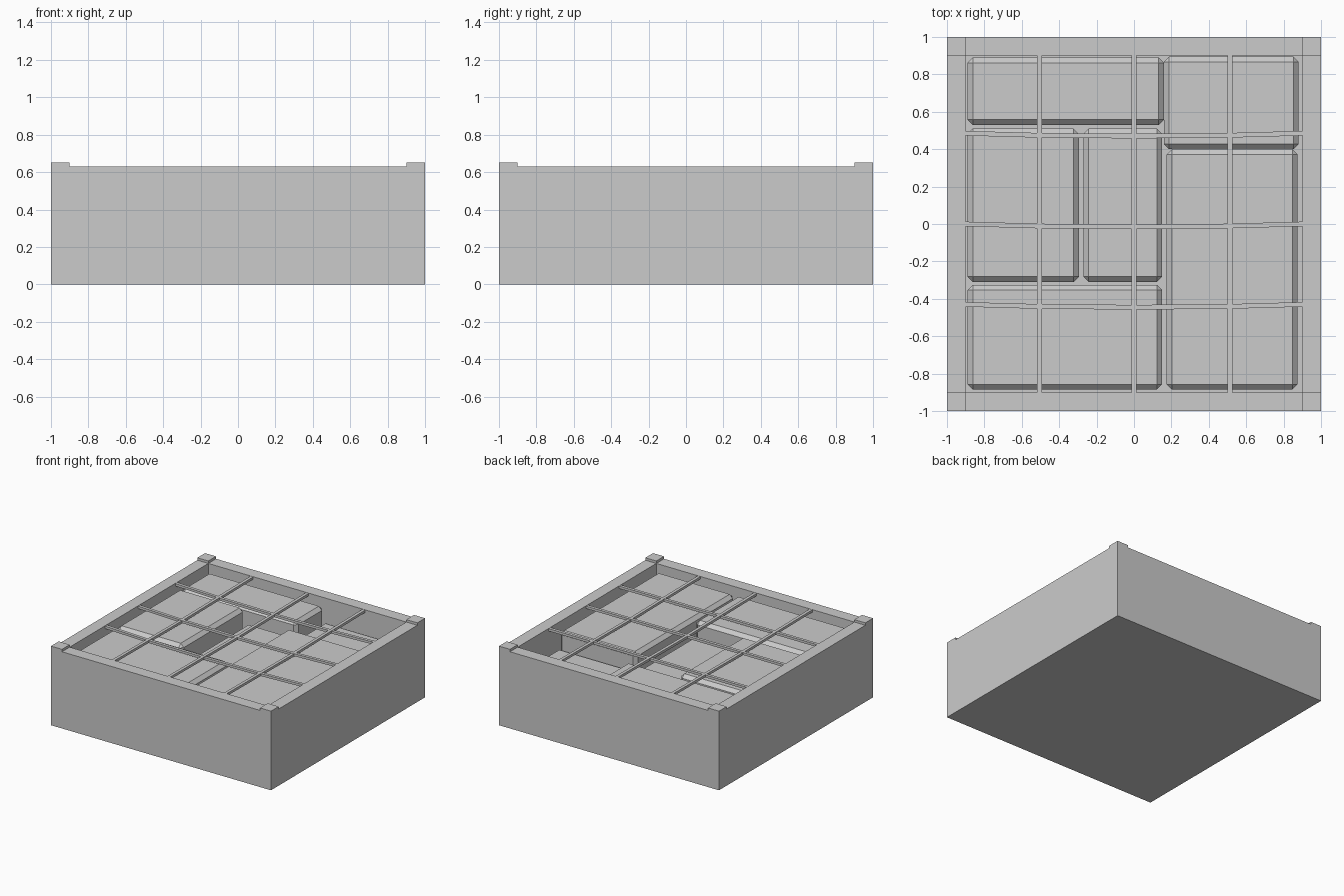
import bpy, bmesh
from mathutils import Matrix

if "Cube" in bpy.data.objects:
    bpy.data.objects.remove(bpy.data.objects["Cube"])


def box(name, x0, x1, y0, y1, z0, z1, bevel=0.0):
    bm = bmesh.new()
    size = Matrix.Diagonal((x1 - x0, y1 - y0, z1 - z0, 1))
    pos = Matrix.Translation(((x0 + x1) / 2, (y0 + y1) / 2, (z0 + z1) / 2))
    bmesh.ops.create_cube(bm, size=1, matrix=pos @ size)
    if bevel:
        bmesh.ops.bevel(bm, geom=bm.edges[:], offset=bevel, segments=1,
                        affect='EDGES', profile=0.5)
    mesh = bpy.data.meshes.new(name)
    bm.to_mesh(mesh)
    bm.free()
    ob = bpy.data.objects.new(name, mesh)
    bpy.context.collection.objects.link(ob)
    return ob


def strand(name, path, across):
    # square-section strap swept along a few points
    h, t = 0.0125, 0.01
    bm = bmesh.new()
    rings = []
    for x, y, z in path:
        ring = []
        for a, b in ((-h, -t), (h, -t), (h, t), (-h, t)):
            ring.append(bm.verts.new((x + a * across[0], y + a * across[1], z + b)))
        rings.append(ring)
    for r, s in zip(rings, rings[1:]):
        for i in range(4):
            j = (i + 1) % 4
            bm.faces.new((r[i], r[j], s[j], s[i]))
    bm.faces.new(rings[0][::-1])
    bm.faces.new(rings[-1])
    bmesh.ops.recalc_face_normals(bm, faces=bm.faces[:])
    mesh = bpy.data.meshes.new(name)
    bm.to_mesh(mesh)
    bm.free()
    ob = bpy.data.objects.new(name, mesh)
    bpy.context.collection.objects.link(ob)


# crate floor, side walls and taller corner posts
box("crate_floor", -0.9, 0.9, -0.9, 0.9, 0, 0.05)
for s, side in ((-1, "low"), (1, "high")):
    a, b = sorted((s * 0.9, s * 1.0))
    box("wall_x_" + side, a, b, -0.9, 0.9, 0, 0.63)
    box("wall_y_" + side, -0.9, 0.9, a, b, 0, 0.63)
    for q in (-1, 1):
        c, d = sorted((q * 0.9, q * 1.0))
        box("corner_post", a, b, c, d, 0, 0.65)

# packed bevelled cargo boxes
cargo = [
    (-0.89, 0.16, 0.53, 0.89, 0.57),
    (0.16, 0.88, 0.40, 0.895, 0.44),
    (-0.89, -0.295, -0.31, 0.51, 0.58),
    (-0.27, 0.15, -0.31, 0.51, 0.46),
    (-0.89, 0.15, -0.885, -0.325, 0.58),
    (0.175, 0.875, -0.885, 0.40, 0.58),
]
for x0, x1, y0, y1, top in cargo:
    box("cargo_box", x0, x1, y0, y1, 0.05, top, 0.028)

# net straps over the opening, cross straps bow slightly
for x in (-0.505, 0.0, 0.513):
    strand("net_long_strap", [(x, -0.9, 0.618), (x, 0, 0.61), (x, 0.9, 0.618)], (-1, 0))
for y in (0.485, 0.0, -0.43):
    strand("net_cross_strap", [(-0.9, y, 0.618), (-0.5, y - 0.011, 0.612),
                               (0, y - 0.015, 0.61), (0.5, y - 0.011, 0.612),
                               (0.9, y, 0.618)], (0, 1))
